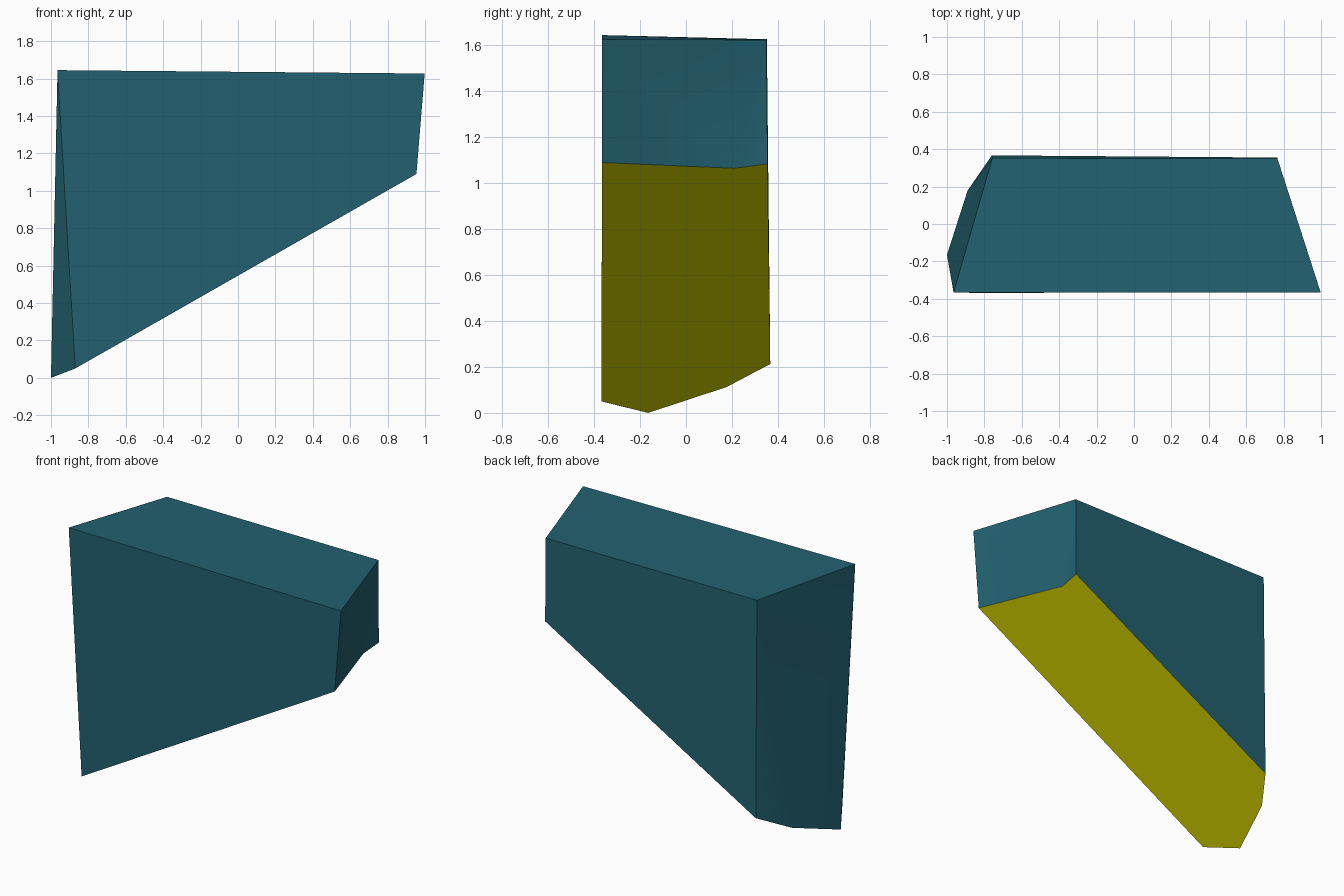
import bpy, bmesh

if "Cube" in bpy.data.objects:
    bpy.data.objects.remove(bpy.data.objects["Cube"])


def flat_material(name, rgb):
    m = bpy.data.materials.new(name)
    m.diffuse_color = (*rgb, 1)
    m.use_nodes = True
    m.node_tree.nodes["Principled BSDF"].inputs["Base Color"].default_value = m.diffuse_color
    return m


teal = flat_material("dark teal", (0.016, 0.121, 0.163))
yellow = flat_material("yellow", (0.73, 0.71, 0.0))

# Outlines of the wedge: flat top and sloping underside, from front left
top = [(-0.965, -0.365, 1.645), (0.998, -0.365, 1.627),
       (0.767, 0.350, 1.624), (-0.758, 0.352, 1.627)]
left_foot = [(-0.87, -0.368, 0.05), (-1.0, -0.165, 0.0),
             (-0.89, 0.178, 0.113), (-0.76, 0.367, 0.213)]
right_foot = [(0.954, -0.366, 1.09), (0.757, 0.21, 1.065), (0.767, 0.355, 1.084)]

bm = bmesh.new()
T = [bm.verts.new(p) for p in top]
L = [bm.verts.new(p) for p in left_foot]
R = [bm.verts.new(p) for p in right_foot]

faces = [
    T,                                                      # top
    [T[0], L[0], R[0], T[1]],                               # front
    [T[3], T[2], R[2], L[3]],                               # back
    L + R[::-1],                                            # underside
    [T[1], R[0], R[1]], [T[1], R[1], T[2]], [T[2], R[1], R[2]],   # right end
    [T[0], L[1], L[0]], [T[0], L[2], L[1]],                 # left end
    [T[0], T[3], L[2]], [T[3], L[3], L[2]],
]
for f in faces:
    bm.faces.new(f)
bmesh.ops.recalc_face_normals(bm, faces=bm.faces[:])

# Underside is yellow, everything else teal
for f in bm.faces:
    f.normal_update()
    f.material_index = 1 if f.normal.z < -0.4 and len(f.verts) > 4 else 0

mesh = bpy.data.meshes.new("wedge_body")
bm.to_mesh(mesh)
bm.free()
mesh.materials.append(teal)
mesh.materials.append(yellow)
body = bpy.data.objects.new("wedge_body", mesh)
bpy.context.collection.objects.link(body)

# Soft shading over the slightly bent end faces
bpy.context.view_layer.objects.active = body
body.select_set(True)
bpy.ops.object.shade_smooth_by_angle(angle=0.5)
